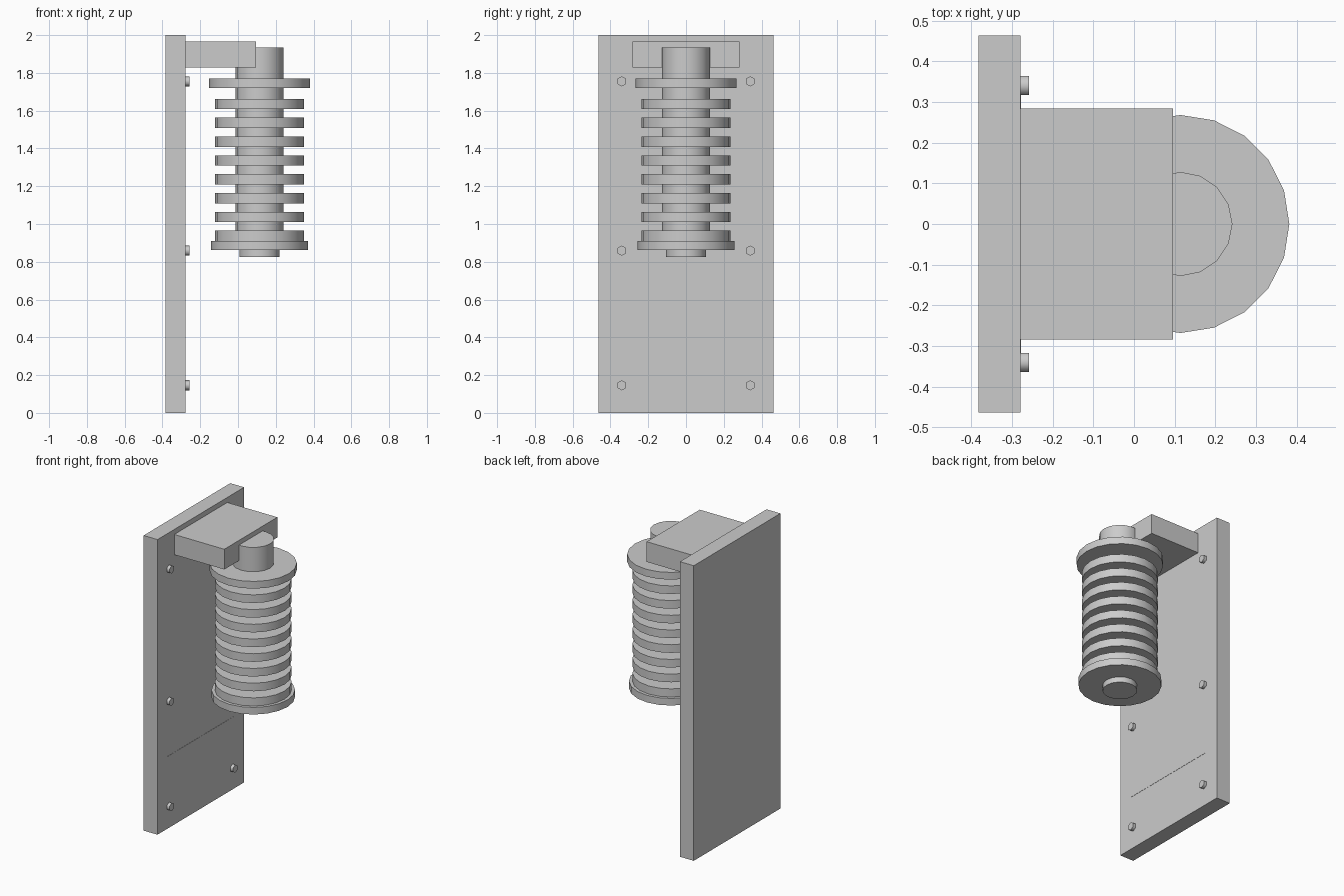
import bpy
from math import radians, pi

if "Cube" in bpy.data.objects:
    bpy.data.objects.remove(bpy.data.objects["Cube"])

AXIS_X = 0.114  # vertical axis of the ribbed column


def box(name, x, y, z):
    """Box from (min, max) ranges."""
    bpy.ops.mesh.primitive_cube_add(size=1, location=[(a + b) / 2 for a, b in (x, y, z)])
    ob = bpy.context.object
    ob.name = name
    ob.scale = [b - a for a, b in (x, y, z)]
    bpy.ops.object.transform_apply(location=False, rotation=False, scale=True)
    return ob


def disc(name, r, z0, z1, sides):
    """Upright cylinder on the column axis, one corner facing +x."""
    bpy.ops.mesh.primitive_cylinder_add(vertices=sides, radius=r, depth=z1 - z0,
                                        location=(AXIS_X, 0, (z0 + z1) / 2))
    ob = bpy.context.object
    ob.name = name
    bpy.ops.object.shade_smooth_by_angle(angle=radians(30))
    return ob


# Wall plate, bracket and thin label strip
box("back_plate", (-0.383, -0.279), (-0.464, 0.464), (0, 2))
box("bracket", (-0.279, 0.096), (-0.284, 0.284), (1.829, 1.966))
box("label_strip", (-0.281, -0.2775), (-0.357, 0.357), (0.369, 0.49))

# Column core, end discs and lower stub
disc("core", 0.128, 0.88, 1.934, 16)
disc("top_disc", 0.268, 1.72, 1.769, 20)
disc("bottom_disc", 0.257, 0.862, 0.91, 20)
disc("bottom_stub", 0.107, 0.825, 0.87, 16)

# Cooling fins
for i in range(8):
    z = 0.91 + 0.0997 * i
    disc(f"fin_{i + 1}", 0.236, z, z + 0.055, 20)

# Hexagonal bolts in mirrored pairs, corners pointing up
for row, z in enumerate((0.146, 0.859, 1.755)):
    for side, y in (("left", -0.34), ("right", 0.34)):
        bpy.ops.mesh.primitive_cylinder_add(vertices=6, radius=0.027, depth=0.03,
                                            location=(-0.273, y, z))
        bolt = bpy.context.object
        bolt.name = f"bolt_{side}_{row + 1}"
        # local +y corner turned to lie along the cylinder's vertical direction
        bolt.rotation_euler = (pi / 2, 0, pi / 2)
        bpy.ops.object.shade_smooth_by_angle(angle=radians(65))
